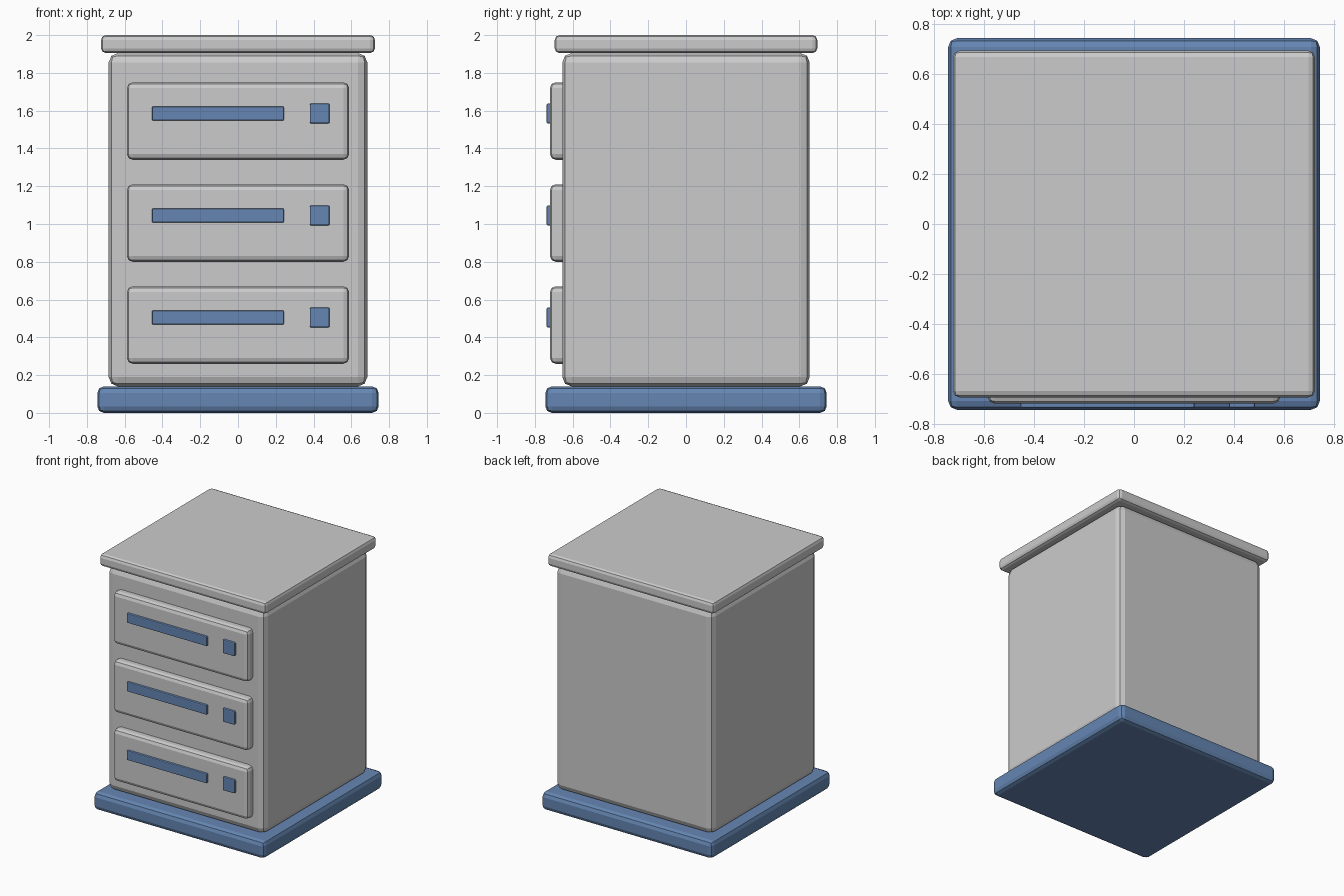
import bpy

if "Cube" in bpy.data.objects:
    bpy.data.objects.remove(bpy.data.objects["Cube"])

blue = bpy.data.materials.new("blue_paint")
blue.diffuse_color = (0.13, 0.24, 0.45, 1)
blue.use_nodes = True
blue.node_tree.nodes["Principled BSDF"].inputs["Base Color"].default_value = blue.diffuse_color


def box(name, x, y, z, bevel, mat=None):
    """Bevelled box spanning the given (min, max) ranges."""
    spans = (x, y, z)
    bpy.ops.mesh.primitive_cube_add(size=1, location=[(a + b) / 2 for a, b in spans])
    ob = bpy.context.object
    ob.name = name
    ob.scale = [b - a for a, b in spans]
    bpy.ops.object.transform_apply(location=False, rotation=False, scale=True)
    mod = ob.modifiers.new("rounded_edges", 'BEVEL')
    mod.width = bevel
    mod.segments = 2
    if mat:
        ob.data.materials.append(mat)
    return ob


# Plinth, carcass and top board
box("base_plinth", (-0.745, 0.745), (-0.745, 0.745), (0, 0.14), 0.035, blue)
box("cabinet_body", (-0.685, 0.685), (-0.655, 0.655), (0.14, 1.905), 0.05)
box("top_board", (-0.725, 0.725), (-0.695, 0.695), (1.905, 2.0), 0.025)

# Three drawers, each with a long pull and a square lock plate
for i, level in enumerate(("bottom", "middle", "top")):
    z = 0.465 + 0.54 * i
    zh = z + 0.04
    box(level + "_drawer", (-0.588, 0.588), (-0.72, -0.60), (z - 0.205, z + 0.205), 0.03)
    box(level + "_drawer_pull", (-0.455, 0.243), (-0.738, -0.70), (zh - 0.037, zh + 0.037), 0.006, blue)
    box(level + "_drawer_lock", (0.38, 0.485), (-0.738, -0.70), (zh - 0.053, zh + 0.053), 0.008, blue)
